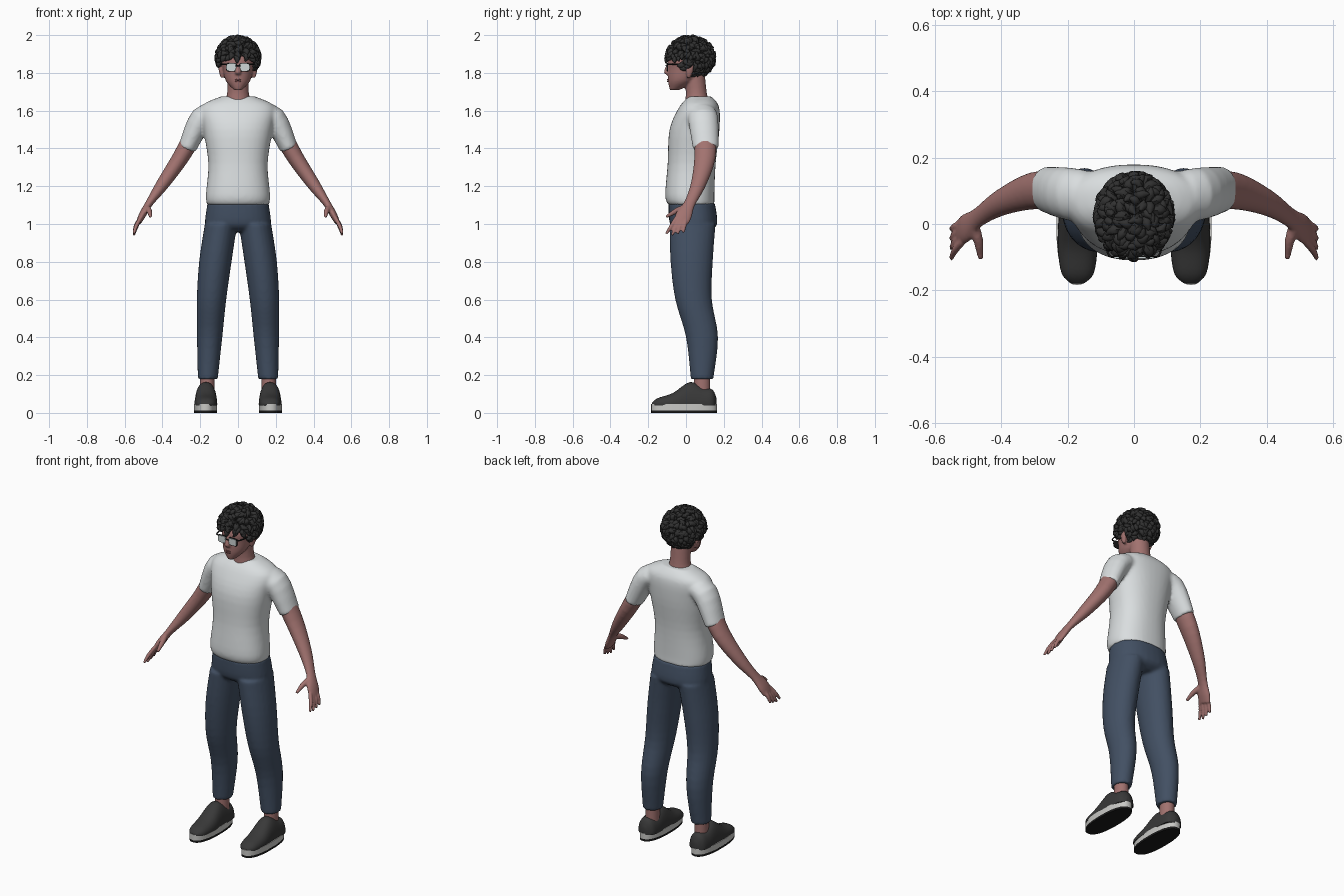
import bpy, bmesh, math, random
from mathutils import Vector

if "Cube" in bpy.data.objects:
    bpy.data.objects.remove(bpy.data.objects["Cube"])
random.seed(4)
X, Y, Z = Vector((1, 0, 0)), Vector((0, 1, 0)), Vector((0, 0, 1))
SIDES = (("left", 1), ("right", -1))


def material(name, *rgb):
    mat = bpy.data.materials.new(name)
    mat.use_nodes = True
    mat.diffuse_color = (*rgb, 1)
    shader = mat.node_tree.nodes["Principled BSDF"]
    shader.inputs["Base Color"].default_value = mat.diffuse_color
    shader.inputs["Roughness"].default_value = .8
    return mat


skin = material("skin", .36, .17, .16)
cloth = material("white cloth", .7, .73, .74)
denim = material("navy denim", .055, .08, .125)
hair_black = material("black hair", .03, .03, .03)
charcoal = material("charcoal shoe", .04, .04, .04)
rubber = material("pale rubber", .58, .58, .56)
black = material("black", .01, .01, .01)
glass = material("pale glass", .62, .68, .68)
lip_red = material("lip", .27, .1, .1)


def smooth_path(keys, steps=4):
    """Spline through keys that each hold a position and two radii."""
    keys = [Vector(key) for key in keys]
    result = []
    for i in range(len(keys) - 1):
        start, end = keys[i], keys[i + 1]
        before = (end - keys[max(i - 1, 0)]) / 2
        after = (keys[min(i + 2, len(keys) - 1)] - start) / 2
        for step in range(steps):
            t = step / steps
            bend = (before * (1 - t) - after * t) * t * (1 - t)
            ease = t * t * (3 - 2 * t)
            result.append(start.lerp(end, ease) + bend)
    return result + [keys[-1]]


def superellipse(angle, power):
    return [math.copysign(abs(value) ** (2 / power), value)
            for value in (math.cos(angle), math.sin(angle))]


def loft(bm, keys, ref=None, n=24, power=2, side=1, floor=0):
    """Skin level rings, or rings square to the path when ref is given."""
    path = smooth_path(keys)
    points = [Vector(key[:3]) for key in path]
    rings = []
    for i, (point, key) in enumerate(zip(points, path)):
        u, v = X, Y
        if ref is not None:
            ahead, behind = min(i + 1, len(points) - 1), max(i - 1, 0)
            tangent = (points[ahead] - points[behind]).normalized()
            u = ref.cross(tangent).normalized()
            v = tangent.cross(u)
        ring = []
        for k in range(n):
            c, s = superellipse(math.tau * k / n, power)
            spot = point + u * c * key[3] + v * s * key[4]
            ring.append(bm.verts.new((spot.x * side, spot.y, max(spot.z, floor))))
        rings.append(ring)
    for low, high in zip(rings, rings[1:]):
        for k in range(n):
            bm.faces.new((low[k - 1], low[k], high[k], high[k - 1]))
    bm.faces.new(rings[0])
    bm.faces.new(rings[-1])


def finish(name, bm, mat, voxel=0, rounds=3):
    bmesh.ops.recalc_face_normals(bm, faces=bm.faces)
    mesh = bpy.data.meshes.new(name)
    bm.to_mesh(mesh)
    bm.free()
    mesh.materials.append(mat)
    ob = bpy.data.objects.new(name, mesh)
    bpy.context.collection.objects.link(ob)
    bpy.ops.object.select_all(action='DESELECT')
    ob.select_set(True)
    bpy.context.view_layer.objects.active = ob
    bpy.ops.object.shade_smooth_by_angle(angle=math.radians(50))
    if voxel:
        fuse = ob.modifiers.new("Fuse", 'REMESH')
        fuse.mode = 'VOXEL'
        fuse.voxel_size = voxel
        fuse.use_smooth_shade = True
        soften = ob.modifiers.new("Soften", 'SMOOTH')
        soften.iterations = rounds


def part(name, mat, keys, **options):
    bm = bmesh.new()
    loft(bm, keys, **options)
    finish(name, bm, mat)


# Shirt: torso and sleeves fused
bm = bmesh.new()
loft(bm, [(0, .03, 1.1, .163, .122), (0, .02, 1.15, .17, .13), (0, .03, 1.32, .157, .127),
          (0, .045, 1.5, .183, .132), (0, .07, 1.62, .195, .105), (0, .075, 1.675, .09, .06)],
     n=40, power=2.3)
for label, side in SIDES:
    loft(bm, [(.1, .08, 1.58, .05, .07), (.19, .09, 1.56, .063, .08), (.27, .105, 1.4, .048, .068)],
         ref=Y, side=side)
finish("shirt", bm, cloth, voxel=.009, rounds=6)

# Trousers: hips and both legs fused
bm = bmesh.new()
loft(bm, [(0, .04, .96, .15, .08), (0, .04, 1, .175, .125), (0, .03, 1.11, .162, .123)],
     n=32, power=2.3)
for label, side in SIDES:
    loft(bm, [(.16, .085, .18, .053, .06), (.15, .085, .4, .067, .085), (.14, .04, .6, .078, .097),
              (.12, .03, .8, .086, .112), (.09, .035, 1, .086, .122)], side=side)
finish("trousers", bm, denim, voxel=.009, rounds=4)

# Arms: limb and palm, four fingers and a thumb
for label, side in SIDES:
    bm = bmesh.new()
    loft(bm, [(.22, .1, 1.5, .05, .06), (.305, .1, 1.35, .044, .056), (.4, .065, 1.21, .034, .04),
              (.47, .02, 1.11, .02, .03), (.505, -.01, 1.05, .019, .043),
              (.525, -.025, 1.01, .014, .04)], ref=Y, side=side)
    for i in range(4):
        base, end = .018 * i - .053, .03 * i - .105
        tip = .94 + .007 * abs(i - 1)
        loft(bm, [(.517, base, 1.03, .011, .011), (.54, (base + end) / 2, tip + .04, .011, .011),
                  (.552, end, tip, .007, .007)], ref=Y, n=12, side=side)
    loft(bm, [(.485, 0, 1.09, .017, .017), (.47, -.05, 1.07, .015, .015),
              (.463, -.105, 1.037, .008, .008)], ref=X, n=12, side=side)
    finish(label + " arm", bm, skin, voxel=.0055)

# Head: neck, skull, nose and ears fused
bm = bmesh.new()
loft(bm, [(0, .06, 1.61, .08, .07), (0, .055, 1.69, .058, .056), (0, .045, 1.79, .056, .055)])
loft(bm, [(0, -.06, 1.71, .022, .026), (0, -.022, 1.757, .064, .073), (0, 0, 1.82, .08, .095),
          (0, .01, 1.88, .086, .1), (0, .02, 1.96, .04, .05)], n=32)
loft(bm, [(0, -.086, 1.855, .009, .012), (0, -.103, 1.805, .016, .014), (0, -.09, 1.79, .012, .012)])
for label, side in SIDES:
    loft(bm, [(.083, .015, 1.775, .01, .01), (.092, .02, 1.82, .011, .022),
              (.088, .025, 1.85, .008, .012)], side=side)
finish("head", bm, skin, voxel=.006)
for label, z in (("upper lip", 1.764), ("lower lip", 1.755)):
    part(label, lip_red, [(0, -.08, z, .024, .005), (0, -.1, z, .01, .003)], ref=Z)

# Glasses: rims, lenses, temples and bridge
for label, side in SIDES:
    for name, mat, y, grow in (("rim", black, -.1, .004), ("lens", glass, -.104, 0)):
        wide, tall = .026 + grow, .019 + grow
        part(f"{label} {name}", mat, [(.034, front, 1.83, wide, tall) for front in (y + .004, y)],
             ref=Z, power=4, side=side)
    part(label + " temple", black, [(x, y, 1.847, .003, .004) for x, y in
                                    ((.06, -.1), (.08, -.085), (.095, .02))], ref=Z, side=side)
part("glasses bridge", black, [(x, -.106, 1.838, .003, .003) for x in (-.012, .012)], ref=Z)

# Hair: a cap covered in curled locks, left open over the face
bm = bmesh.new()
centre = Vector((0, .024, 1.882))
size = Vector((.1, .113, .096))
cap = bmesh.ops.create_icosphere(bm, subdivisions=3, radius=1)["verts"]
for vert in cap:
    vert.co = centre + vert.co * size.x * .97
count = 330
golden_angle = math.pi * (3 - math.sqrt(5))
for i in range(count):
    height = 1 - (2 * i + 1) / count
    width = math.sqrt(1 - height * height)
    out = Vector((width * math.cos(i * golden_angle), width * math.sin(i * golden_angle), height))
    root = centre + out * size
    over_face = root.y < -.015 and root.z < centre.z
    over_cheek = root.y < .035 and root.z < 1.83
    if over_face or over_cheek or height < -.88:
        continue
    swirl = Vector([random.uniform(-1, 1) for axis in "xyz"]) - Z * .6
    swirl = (swirl - out * swirl.dot(out)).normalized()
    bend = out.cross(swirl) * random.uniform(-.02, .02)
    thick = random.uniform(.012, .017)
    curl = [(root - out * .012, thick), (root + out * .01 + swirl * .012, thick),
            (root + out * .016 + swirl * .03 + bend, thick / 4)]
    loft(bm, [(*spot, r, r) for spot, r in curl], ref=out.cross(swirl), n=7)
finish("hair", bm, hair_black)

# Shoes: ankle, outsole, sole and upper
shoe_profile = ((-.18, .018, .008), (-.15, .048, .033), (-.07, .06, .06), (.02, .058, .118),
                (.09, .057, .09), (.14, .048, .078), (.161, .016, .035))
for label, side in SIDES:
    part(label + " ankle", skin, [(.163, .085, z, .038, .043) for z in (.1, .21)], side=side)
    for name, mat, low, high in (("outsole", black, 0, .013), ("sole", rubber, .012, .046)):
        part(f"{label} {name}", mat, [(.172, -.01, z, .062, .174) for z in (low, high)],
             n=40, power=2.4, side=side)
    part(label + " shoe", charcoal, [(.17, y, .045, wide, tall) for y, wide, tall in shoe_profile],
         ref=Z, n=32, power=2.3, side=side, floor=.04)
